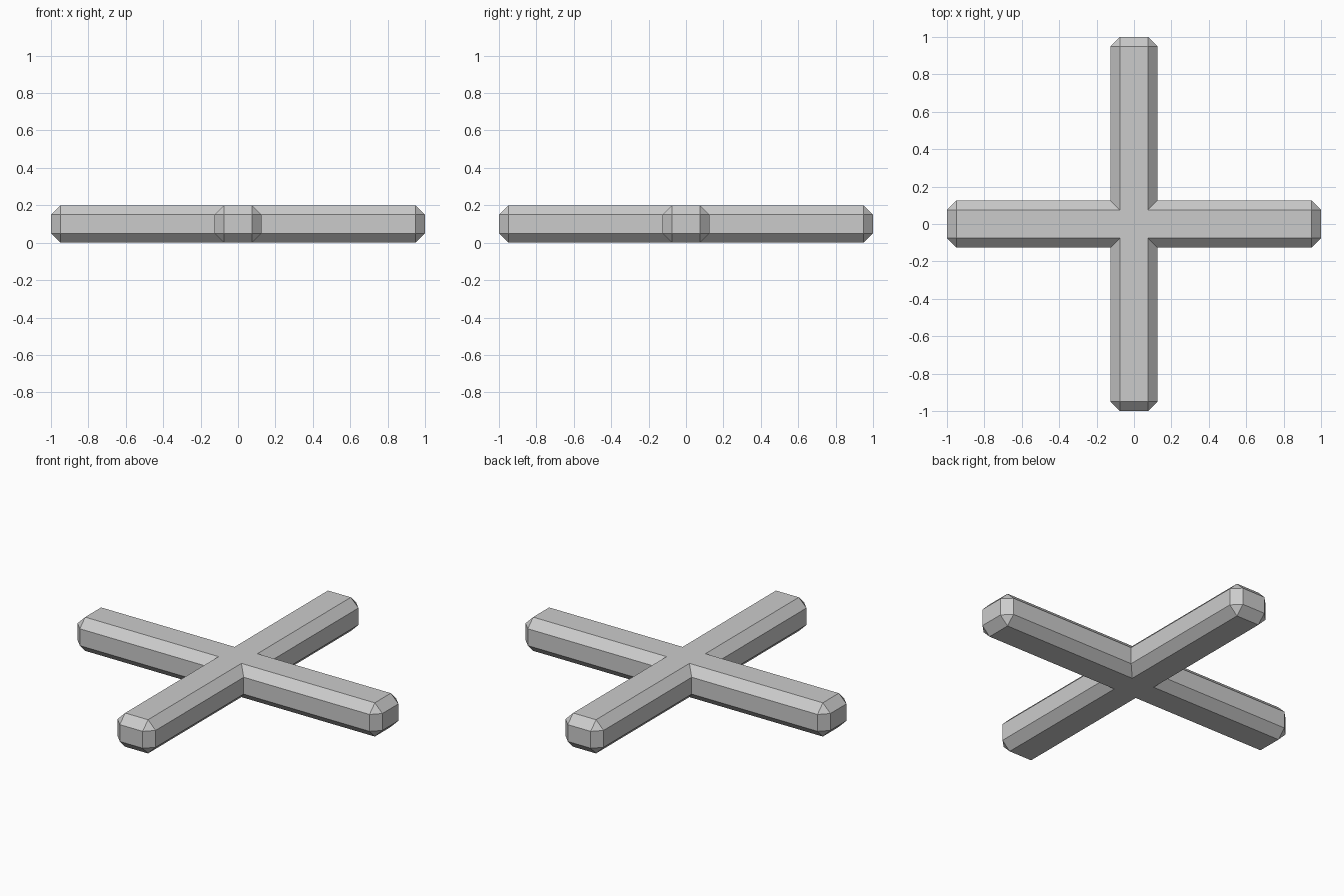
import bpy
import bmesh

cube = bpy.data.objects.get("Cube")
if cube:
    bpy.data.objects.remove(cube, do_unlink=True)

REACH = 1.0        # arm length from the centre
HALF = 0.125       # half width of an arm
HEIGHT = 0.2
CHAMFER = 0.05

# Plain grey material
grey = bpy.data.materials.new("plain grey")
grey.use_nodes = True
color = (0.6, 0.6, 0.6, 1.0)
grey.diffuse_color = color
grey.node_tree.nodes["Principled BSDF"].inputs["Base Color"].default_value = color

# Plus-shaped outline: one arm's three corners, turned in quarter steps
corners = [(HALF, -HALF), (REACH, -HALF), (REACH, HALF)]
outline = []
for turn in range(4):
    outline += corners
    corners = [(-y, x) for x, y in corners]

bm = bmesh.new()
base = bm.faces.new([bm.verts.new((x, y, 0)) for x, y in outline])
raised = bmesh.ops.extrude_face_region(bm, geom=[base], use_keep_orig=True)
top_verts = [g for g in raised["geom"] if isinstance(g, bmesh.types.BMVert)]
bmesh.ops.translate(bm, verts=top_verts, vec=(0, 0, HEIGHT))
bmesh.ops.recalc_face_normals(bm, faces=bm.faces[:])

# Chamfer every outward edge, leaving the inner vertical creases sharp
outer_edges = [e for e in bm.edges if e.is_convex]
bmesh.ops.bevel(bm, geom=outer_edges, offset=CHAMFER, offset_type='OFFSET',
                segments=1, profile=0.5, affect='EDGES', loop_slide=True)
bmesh.ops.recalc_face_normals(bm, faces=bm.faces[:])

mesh = bpy.data.meshes.new("cross_bar")
bm.to_mesh(mesh)
bm.free()
mesh.materials.append(grey)
cross = bpy.data.objects.new("cross_bar", mesh)
bpy.context.collection.objects.link(cross)
